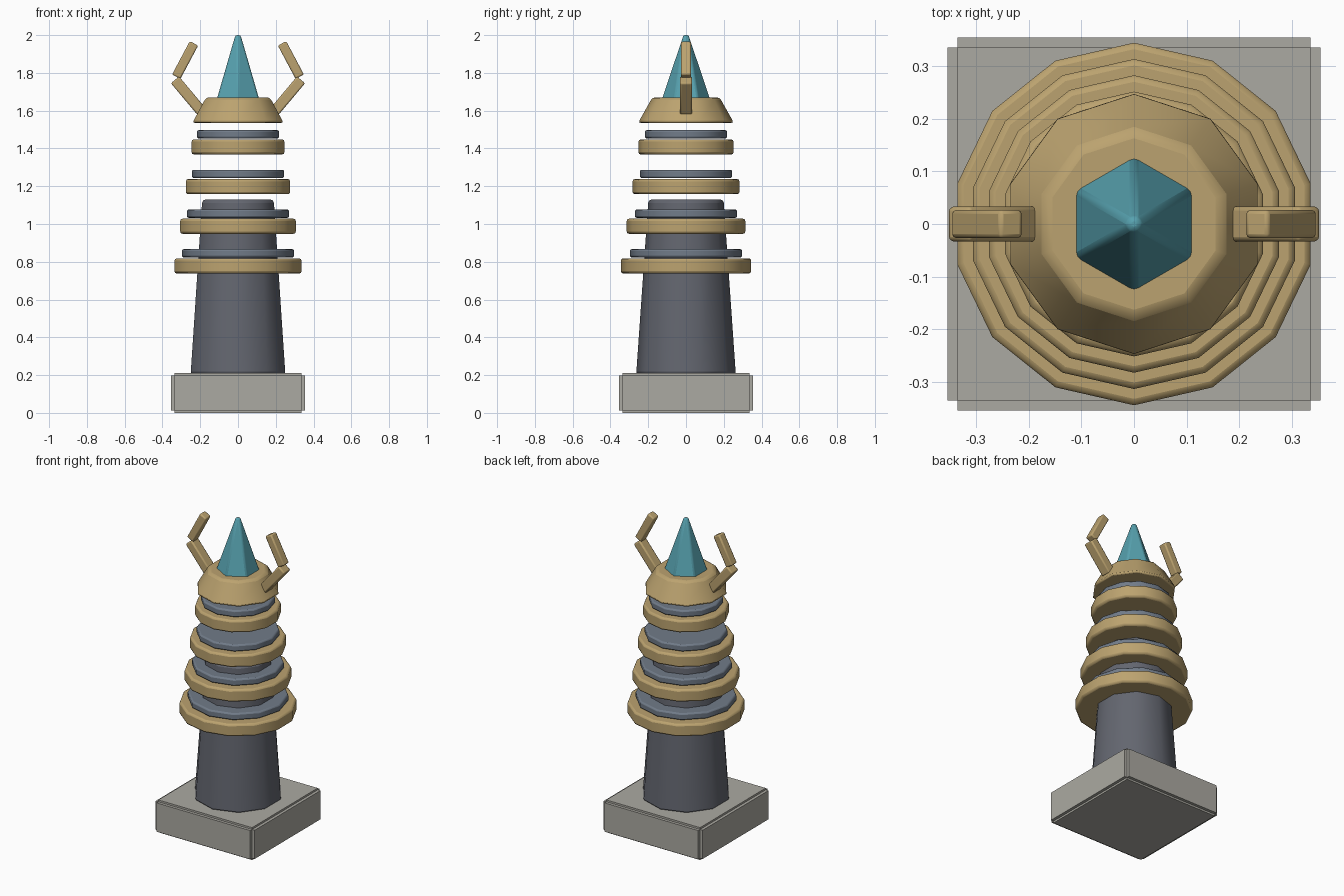
import bpy, bmesh
from math import radians, pi, sin, cos
from mathutils import Matrix

cube = bpy.data.objects.get("Cube")
if cube:
    bpy.data.objects.remove(cube, do_unlink=True)


def material(name, rgb):
    m = bpy.data.materials.new(name)
    m.use_nodes = True
    color = (*rgb, 1)
    m.diffuse_color = color
    node = m.node_tree.nodes["Principled BSDF"]
    node.inputs["Base Color"].default_value = color
    node.inputs["Roughness"].default_value = 0.7
    return m


stone = material("pale stone", (0.41, 0.40, 0.36))
slate = material("dark slate", (0.125, 0.133, 0.16))
steel = material("blue grey steel", (0.165, 0.2, 0.25))
gold = material("dull gold", (0.50, 0.365, 0.16))
crystal = material("teal crystal", (0.095, 0.36, 0.43))


def finish(name, bm, mat, bevel=0, smooth=0):
    bmesh.ops.recalc_face_normals(bm, faces=bm.faces)
    mesh = bpy.data.meshes.new(name)
    bm.to_mesh(mesh)
    bm.free()
    mesh.materials.append(mat)
    obj = bpy.data.objects.new(name, mesh)
    bpy.context.collection.objects.link(obj)
    if bevel:
        mod = obj.modifiers.new("Bevel", "BEVEL")
        mod.width = bevel
        mod.segments = 2
        mod.limit_method = "ANGLE"
        mod.angle_limit = radians(40)
    if smooth:
        bpy.ops.object.select_all(action="DESELECT")
        obj.select_set(True)
        bpy.context.view_layer.objects.active = obj
        bpy.ops.object.shade_smooth_by_angle(angle=radians(smooth))
    return obj


def frustum(name, sides, r_low, r_high, z_low, z_high, mat, bevel, smooth=30):
    """Closed tapered prism with one corner pointing along +y."""
    bm = bmesh.new()
    loops = []
    for r, z in ((r_low, z_low), (r_high, z_high)):
        angles = [pi / 2 + 2 * pi * i / sides for i in range(sides)]
        loops.append([bm.verts.new((r * cos(a), r * sin(a), z)) for a in angles])
    low, high = loops
    bm.faces.new(low[::-1])
    bm.faces.new(high)
    for i in range(sides):
        j = (i + 1) % sides
        bm.faces.new((low[i], low[j], high[j], high[i]))
    return finish(name, bm, mat, bevel, smooth)


def add_box(bm, size, center):
    matrix = Matrix.Translation(center) @ Matrix.Diagonal((*size, 1))
    bmesh.ops.create_cube(bm, size=1, matrix=matrix)


# Square plinth with stepped edges
bm = bmesh.new()
wide, narrow = 0.71, 0.672
for size in ((wide, narrow, 0.186), (narrow, wide, 0.186), (narrow, narrow, 0.21)):
    add_box(bm, size, (0, 0, 0.105))
finish("plinth", bm, stone)

# Tapered tower body
frustum("tower_body", 10, 0.264, 0.199, 0.2, 1.13, slate, 0.018, 40)

# Stacked gold rings, each with a thinner steel disc above it
for i in range(4):
    z = 0.778 + 0.21 * i
    r = 0.345 - 0.031 * i
    frustum(f"gold_ring_{i + 1}", 14, r, r, z - 0.04, z + 0.04, gold, 0.012)
    r = 0.297 - 0.0265 * i
    z += 0.067
    frustum(f"steel_disc_{i + 1}", 12, r, r, z - 0.022, z + 0.022, steel, 0.009, 35)

# Sloped cap and pointed crystal
frustum("cap", 10, 0.254, 0.178, 1.535, 1.67, gold, 0.014, 40)
frustum("crystal", 6, 0.133, 0.016, 1.65, 2.0, crystal, 0.01, 30)

# Two-part prongs on both sides of the crystal
for side, label in ((1, "left"), (-1, "right")):
    for part, x, z, tilt, size in (
        ("lower", 0.264, 1.68, 40, (0.056, 0.066, 0.217)),
        ("upper", 0.28, 1.868, -28, (0.05, 0.054, 0.2)),
    ):
        bm = bmesh.new()
        add_box(bm, size, (0, 0, 0))
        prong = finish(f"{label}_{part}_prong", bm, gold, 0.008, 30)
        prong.location = (side * x, 0, z)
        prong.rotation_euler.y = radians(side * tilt)
